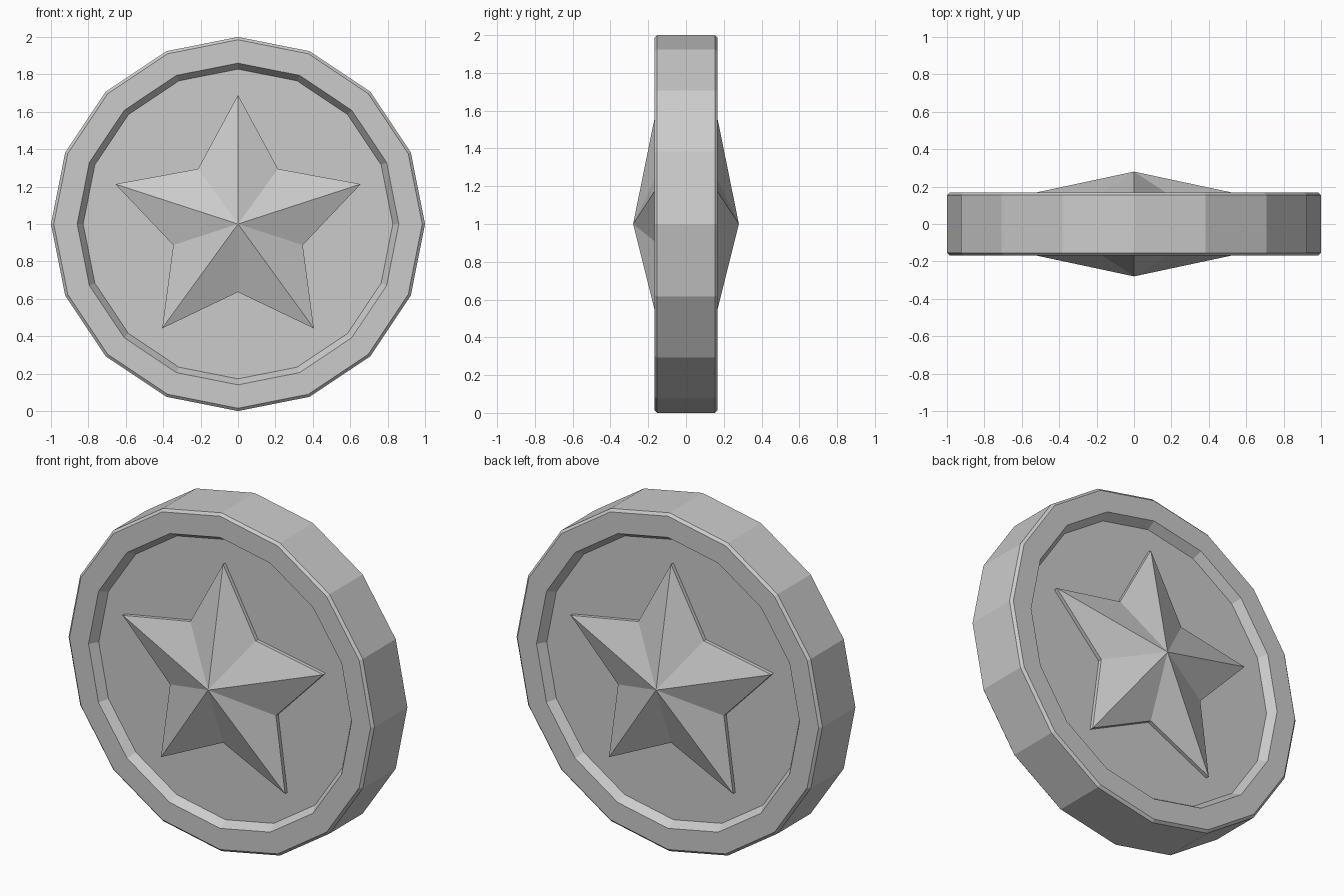
import bpy, bmesh
from math import sin, cos, pi

if "Cube" in bpy.data.objects:
    bpy.data.objects.remove(bpy.data.objects["Cube"])


def finish(bm, name):
    bmesh.ops.recalc_face_normals(bm, faces=bm.faces)
    mesh = bpy.data.meshes.new(name)
    bm.to_mesh(mesh)
    bm.free()
    obj = bpy.data.objects.new(name, mesh)
    obj.location.z = 1.0
    bpy.context.collection.objects.link(obj)
    return obj


def ring(bm, radii, y):
    # Loop of points in the XZ plane, first point at the top, radii repeat around
    n = len(radii)
    return [bm.verts.new((r * sin(2 * pi * i / n), y, r * cos(2 * pi * i / n)))
            for i, r in enumerate(radii)]


def bridge(bm, a, b):
    n = len(a)
    for i in range(n):
        j = (i + 1) % n
        bm.faces.new((a[i], a[j], b[j], b[i]))


# Coin body: 16-sided disc with chamfered rim and a recessed face on each side
SIDES = 16
FLOOR = 0.118
half = [(0.828, FLOOR), (0.86, 0.168), (0.985, 0.168), (1.0, 0.154)]
profile = [(r, -y) for r, y in half] + [(r, y) for r, y in reversed(half)]

bm = bmesh.new()
rings = [ring(bm, [r] * SIDES, y) for r, y in profile]
for a, b in zip(rings, rings[1:]):
    bridge(bm, a, b)
bm.faces.new(rings[0])
bm.faces.new(rings[-1])
finish(bm, "coin_body")


# Faceted five-pointed star, raised from each recessed face
def star(name, side):
    bm = bmesh.new()
    radii = [0.69, 0.364] * 5
    base = ring(bm, radii, side * (FLOOR - 0.002))
    edge = ring(bm, radii, side * 0.14)
    bridge(bm, base, edge)
    bm.faces.new(base)
    apex = bm.verts.new((0, side * 0.28, 0))
    for i in range(10):
        bm.faces.new((edge[i], edge[(i + 1) % 10], apex))
    finish(bm, name)


star("front_star", -1)
star("back_star", 1)
